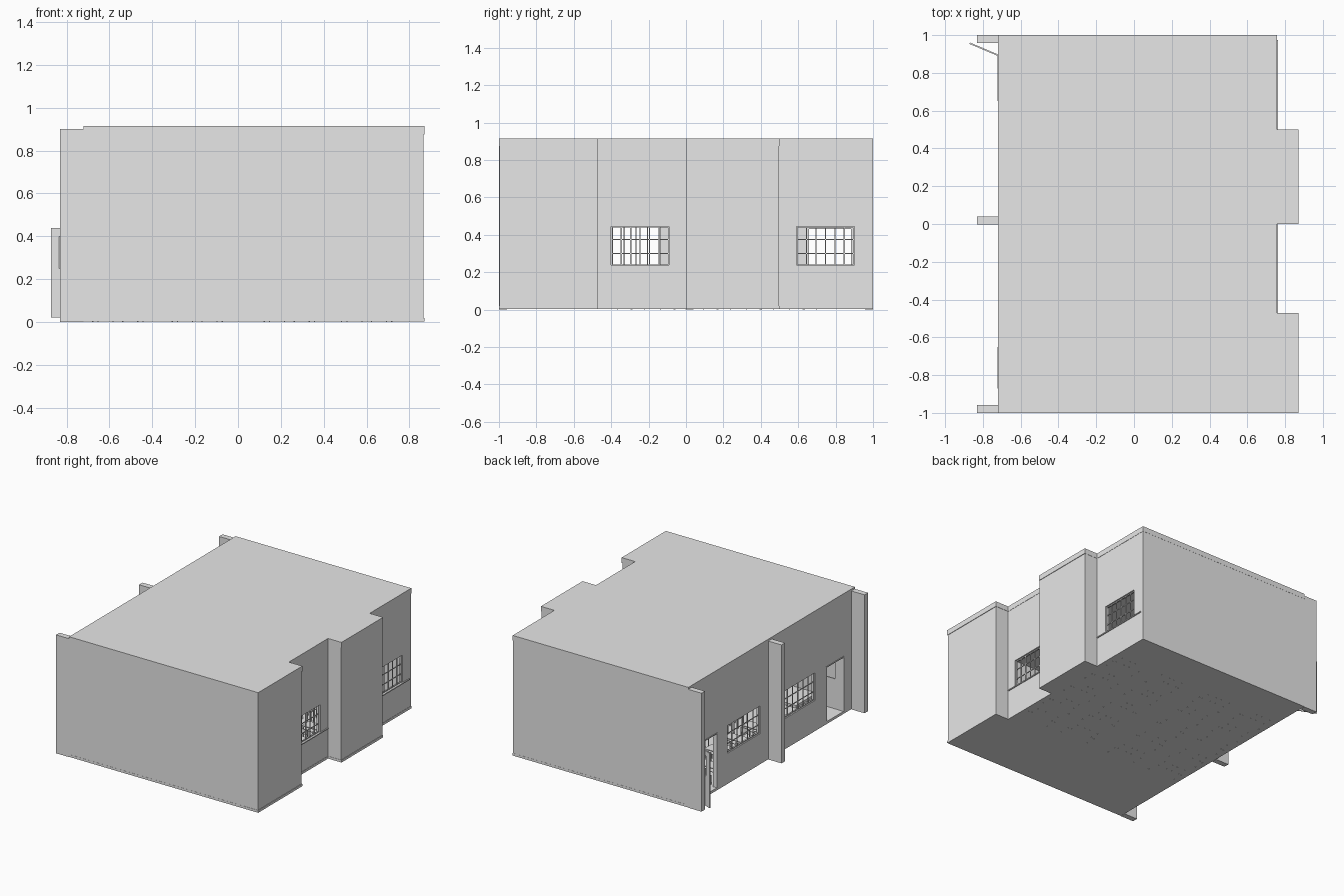
import bpy, bmesh, math
from mathutils import Matrix, Vector

if "Cube" in bpy.data.objects:
    bpy.data.objects.remove(bpy.data.objects["Cube"])

grey = bpy.data.materials.new("plain_grey")
grey.diffuse_color = (0.8, 0.8, 0.8, 1)
grey.use_nodes = True
grey.node_tree.nodes["Principled BSDF"].inputs["Base Color"].default_value = grey.diffuse_color


def finish(name, bm):
    bmesh.ops.recalc_face_normals(bm, faces=bm.faces)
    me = bpy.data.meshes.new(name)
    bm.to_mesh(me)
    bm.free()
    me.materials.append(grey)
    ob = bpy.data.objects.new(name, me)
    bpy.context.collection.objects.link(ob)
    return ob


def add_box(bm, x0, x1, y0, y1, z0, z1):
    m = Matrix.Translation(((x0 + x1) / 2, (y0 + y1) / 2, (z0 + z1) / 2))
    m = m @ Matrix.Diagonal((x1 - x0, y1 - y0, z1 - z0, 1))
    bmesh.ops.create_cube(bm, size=1, matrix=m)


def boxes(name, items):
    bm = bmesh.new()
    for b in items:
        add_box(bm, *b)
    return finish(name, bm)


def slab(name, outline, z0, z1):
    bm = bmesh.new()
    f = bm.faces.new([bm.verts.new((x, y, z0)) for x, y in outline])
    g = bmesh.ops.extrude_face_region(bm, geom=[f])
    up = [v for v in g["geom"] if isinstance(v, bmesh.types.BMVert)]
    bmesh.ops.translate(bm, verts=up, vec=(0, 0, z1 - z0))
    return finish(name, bm)


def pierced_wall(name, x0, x1, y0, y1, z0, z1, holes):
    """Wall in the y-z plane with rectangular openings (ya, yb, za, zb)."""
    ys = sorted({y0, y1, *[v for h in holes for v in h[:2]]})
    zs = sorted({z0, z1, *[v for h in holes for v in h[2:]]})
    bm = bmesh.new()
    vs = {(y, z): bm.verts.new((x0, y, z)) for y in ys for z in zs}
    for ya, yb in zip(ys, ys[1:]):
        for za, zb in zip(zs, zs[1:]):
            cy, cz = (ya + yb) / 2, (za + zb) / 2
            if not any(h[0] < cy < h[1] and h[2] < cz < h[3] for h in holes):
                bm.faces.new([vs[ya, za], vs[yb, za], vs[yb, zb], vs[ya, zb]])
    bmesh.ops.delete(bm, geom=[v for v in bm.verts if not v.link_faces], context='VERTS')
    g = bmesh.ops.extrude_face_region(bm, geom=bm.faces[:])
    moved = [v for v in g["geom"] if isinstance(v, bmesh.types.BMVert)]
    bmesh.ops.translate(bm, verts=moved, vec=(x1 - x0, 0, 0))
    bmesh.ops.dissolve_limit(bm, angle_limit=0.01, verts=bm.verts, edges=bm.edges)
    return finish(name, bm)


def lattice(name, x, y0, y1, z0, z1, cols=6):
    """Window bars inside an opening."""
    t = 0.003
    items = []
    for i in range(cols + 1):
        y = y0 + t + (y1 - y0 - 2 * t) * i / cols
        items.append((x - t, x + t, y - t, y + t, z0, z1))
    for z in (z0 + t, 0.30, 0.375, z1 - t):
        items.append((x - t * 0.8, x + t * 0.8, y0, y1, z - t, z + t))
    boxes(name, items)


# floor and roof slabs following the stepped right side
L, R, B = -0.72, 0.757, 0.87
outline = [(L, -1), (B, -1), (B, -0.47), (R, -0.47), (R, 0), (B, 0),
           (B, 0.5), (R, 0.5), (R, 1), (L, 1)]
slab("floor", outline, 0.002, 0.02)
slab("roof", outline, 0.875, 0.915)

# end walls
boxes("front_wall", [(L, 0.755, -0.999, -0.97, 0.02, 0.875)])
boxes("back_wall", [(L, 0.755, 0.97, 0.999, 0.02, 0.875)])

# side walls with window and door openings
WZ = (0.235, 0.445)
left_windows = [(0.14, 0.53), (-0.52, -0.14)]
right_windows = [(-0.40, -0.09), (0.59, 0.90)]
doors = [(0.65, 0.89), (-0.87, -0.65)]
pierced_wall("left_wall", L, L + 0.03, -0.97, 0.97, 0.02, 0.875,
             [(*w, *WZ) for w in left_windows] + [(*d, 0.021, 0.44) for d in doors])
pierced_wall("right_wall", 0.725, 0.755, -0.97, 0.97, 0.02, 0.875,
             [(*w, *WZ) for w in right_windows])
for w in left_windows:
    lattice("left_window_bars", L + 0.012, *w, *WZ)
for w in right_windows:
    lattice("right_window_bars", 0.742, *w, *WZ)

# thin sills in the recesses on the right
boxes("window_sills", [(0.75, 0.762, -0.47, 0, 0.229, 0.237),
                       (0.75, 0.762, 0.5, 0.975, 0.229, 0.237)])

# projecting bays on the right, slim piers on the left
boxes("right_bays", [(0.755, 0.866, -0.998, -0.472, 0.02, 0.875),
                     (0.755, 0.866, 0.002, 0.498, 0.02, 0.875)])
boxes("left_piers", [(-0.83, L, y, y + 0.042, 0, 0.90) for y in (-1, -0.003, 0.958)])


# door leaves with a glazed opening in the upper part
def door(name, hinge, angle, length):
    ob = pierced_wall(name, -0.004, 0.004, 0, length, 0.022, 0.44,
                      [(0.04, length - 0.04, 0.25, 0.40)])
    ob.location = (*hinge, 0)
    ob.rotation_euler = (0, 0, angle)


door("open_back_door", (-0.70, 0.885), math.atan2(0.165, 0.07), 0.185)
door("open_front_door", (-0.69, -0.866), -math.pi / 2, 0.20)
frames = []
for a, b in doors:
    frames += [(L - 0.003, L + 0.033, a, a + 0.008, 0.02, 0.44),
               (L - 0.003, L + 0.033, b - 0.008, b, 0.02, 0.44),
               (L - 0.003, L + 0.033, a, b, 0.432, 0.44)]
boxes("door_frames", frames)


# rows of two-seat desks with chairs, facing the front wall
def legs(x0, x1, y0, y1, z, t=0.006):
    return [(x, x + t, y, y + t, 0, z) for x in (x0, x1 - t) for y in (y0, y1 - t)]


desks, chairs = [], []
for x in (-0.68, -0.31, 0.12, 0.48):
    for r in range(5):
        y = -0.37 + 0.23 * r
        desks += legs(x, x + 0.24, y, y + 0.08, 0.14)
        desks += [(x - 0.004, x + 0.244, y - 0.004, y + 0.084, 0.14, 0.147),
                  (x + 0.005, x + 0.235, y + 0.005, y + 0.075, 0.11, 0.114)]
        for cx in (x + 0.025, x + 0.14):
            cy = y + 0.08
            chairs += legs(cx, cx + 0.075, cy, cy + 0.07, 0.085, 0.005)
            chairs += [(cx, cx + 0.075, cy, cy + 0.07, 0.085, 0.09),
                       (cx, cx + 0.005, cy + 0.065, cy + 0.07, 0.09, 0.165),
                       (cx + 0.07, cx + 0.075, cy + 0.065, cy + 0.07, 0.09, 0.165),
                       (cx, cx + 0.075, cy + 0.065, cy + 0.07, 0.13, 0.168)]
boxes("desks", desks)
boxes("chairs", chairs)

# teacher's end: board, platform and table
boxes("board", [(-0.42, 0.46, -0.97, -0.96, 0.21, 0.46),
                (-0.42, 0.46, -0.97, -0.945, 0.20, 0.21)])
boxes("platform", [(-0.42, 0.46, -0.97, -0.72, 0.02, 0.04)])
boxes("teacher_table", [(-0.11, 0.15, -0.82, -0.72, 0.185, 0.195),
                        (-0.10, -0.09, -0.81, -0.73, 0.04, 0.185),
                        (0.13, 0.14, -0.81, -0.73, 0.04, 0.185),
                        (-0.09, 0.13, -0.735, -0.73, 0.09, 0.185)])
